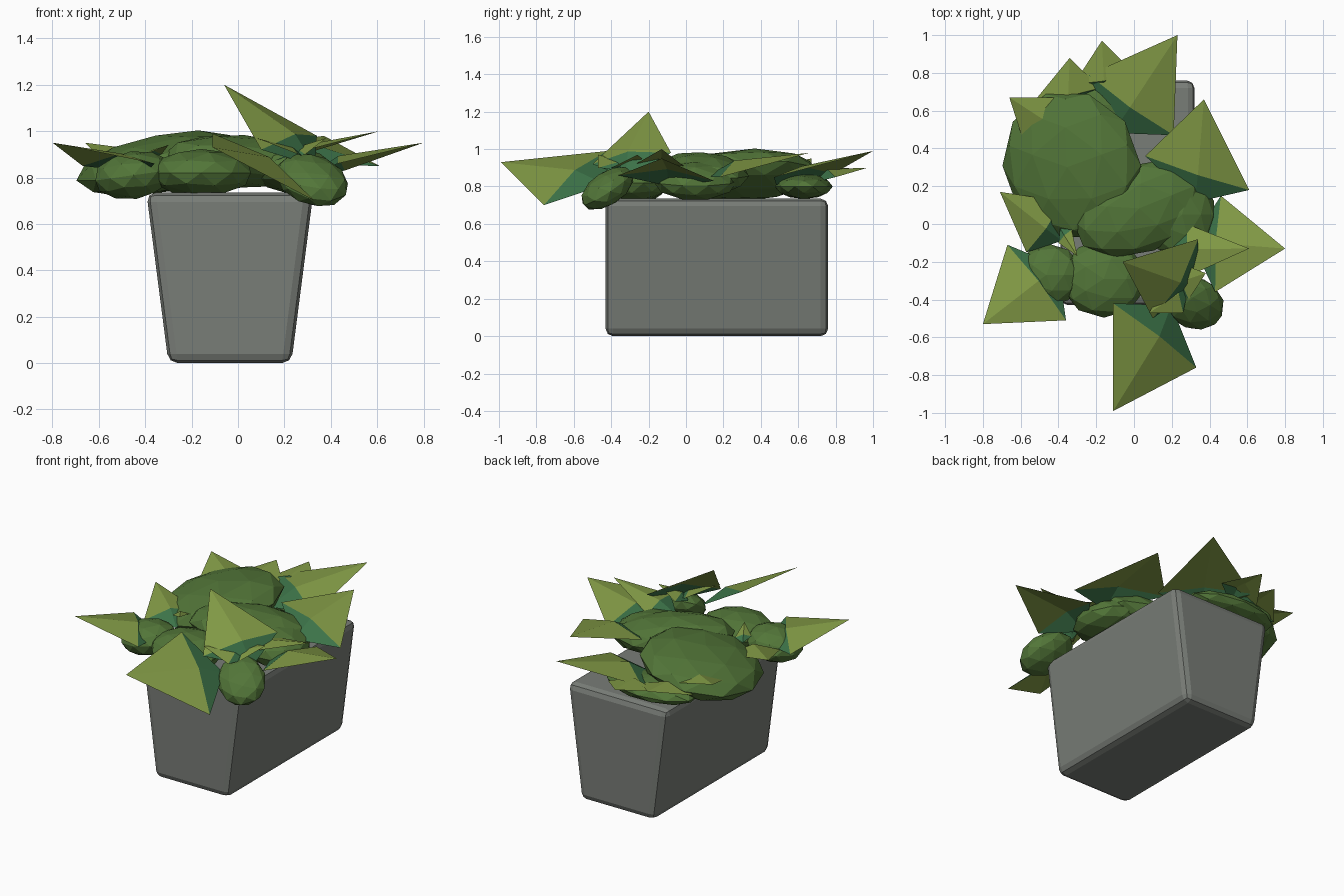
import bpy, bmesh, math
from mathutils import Vector, Euler, Matrix

if "Cube" in bpy.data.objects:
    bpy.data.objects.remove(bpy.data.objects["Cube"])

def material(name, rgb):
    m = bpy.data.materials.new(name)
    m.diffuse_color = (*rgb, 1)
    m.use_nodes = True
    m.node_tree.nodes["Principled BSDF"].inputs["Base Color"].default_value = m.diffuse_color
    return m

STONE = material("stone grey", (0.19, 0.205, 0.185))
BUSH = material("bush green", (0.085, 0.18, 0.04))
OLIVE = material("leaf olive", (0.22, 0.32, 0.06))
DARK = material("leaf dark green", (0.045, 0.17, 0.065))

def finish(name, bm, mats):
    me = bpy.data.meshes.new(name)
    bm.to_mesh(me)
    bm.free()
    for m in mats:
        me.materials.append(m)
    ob = bpy.data.objects.new(name, me)
    bpy.context.collection.objects.link(ob)
    return ob

# planter: long box, narrower at the bottom, rounded edges
bm = bmesh.new()
bmesh.ops.create_cube(bm, size=1)
for v in bm.verts:
    half = 0.36 if v.co.z > 0 else 0.265
    v.co = Vector((-0.035 + math.copysign(half, v.co.x),
                   0.165 + v.co.y * 1.19, (v.co.z + 0.5) * 0.735))
bmesh.ops.bevel(bm, geom=bm.edges[:], offset=0.04, segments=2, profile=0.5, affect='EDGES')
finish("planter", bm, [STONE])

# bushes: flattened low-poly balls (centre, radii, rotation in degrees)
def bush(name, centre, radii, rot=(0, 0, 0)):
    bm = bmesh.new()
    bmesh.ops.create_icosphere(bm, subdivisions=2, radius=1.03)
    r = Euler([math.radians(a) for a in rot]).to_matrix().to_4x4()
    bm.transform(Matrix.Translation(centre) @ r @ Matrix.Diagonal((*radii, 1)))
    finish(name, bm, [BUSH])

bush("bush_large", (-0.33, 0.31, 0.86), (0.36, 0.39, 0.12), (0, -12, 20))
bush("bush_middle", (0.02, 0.08, 0.87), (0.35, 0.23, 0.11), (0, 4, 22))
bush("bush_right", (0.24, 0.05, 0.83), (0.19, 0.22, 0.1), (0, 8, 0))
bush("bush_front_left", (-0.45, -0.27, 0.81), (0.17, 0.16, 0.1), (0, -8, 0))
bush("bush_front", (-0.16, -0.29, 0.82), (0.22, 0.2, 0.1), (0, 0, 0))
bush("bush_corner", (0.32, -0.42, 0.79), (0.17, 0.14, 0.085), (18, 28, -40))
bush("bush_back", (-0.2, 0.63, 0.8), (0.3, 0.15, 0.065))

# leaves: folded kites with an olive tip half and a dark green base half
count = 0
def leaf(tip, left, right, fold=0.05, tail=0.4):
    global count
    count += 1
    tip, left, right = Vector(tip), Vector(left), Vector(right)
    mid = (left + right) / 2
    n = (left - tip).cross(right - tip).normalized()
    n *= math.copysign(1, n.z)
    base = mid + (mid - tip) * tail
    bm = bmesh.new()
    t, l, r, b, c = [bm.verts.new(p) for p in (tip, left, right, base, mid + n * fold)]
    for i, f in enumerate([(t, l, c), (t, c, r), (l, b, c), (c, b, r)]):
        bm.faces.new(f).material_index = i // 2
    for f in bm.faces:
        f.normal_update()
        if f.normal.dot(n) < 0:
            f.normal_flip()
    finish(f"leaf_{count}", bm, [OLIVE, DARK])

# large leaves around the rim
leaf((0.23, 1.0, 0.99), (-0.24, 0.79, 0.87), (0.21, 0.47, 0.85))
leaf((-0.11, -0.99, 0.93), (-0.11, -0.42, 0.99), (0.33, -0.76, 0.70))
leaf((0.8, -0.13, 0.95), (0.46, 0.15, 0.83), (0.43, -0.36, 0.86))
leaf((0.37, 0.66, 0.98), (0.06, 0.36, 0.93), (0.61, 0.18, 0.85))
leaf((-0.8, -0.53, 0.95), (-0.67, -0.11, 0.85), (-0.36, -0.51, 0.86))
leaf((-0.06, -0.2, 1.2), (0.34, -0.08, 0.98), (0.1, -0.5, 0.92))
# leaves tucked behind the bushes
leaf((-0.66, 0.67, 0.95), (-0.58, 0.42, 0.87), (-0.34, 0.67, 0.88))
leaf((-0.71, 0.17, 0.93), (-0.57, -0.15, 0.84), (-0.38, 0.12, 0.86))
leaf((-0.34, 0.88, 0.9), (-0.52, 0.66, 0.84), (-0.18, 0.72, 0.85))
leaf((-0.17, 0.97, 0.9), (-0.32, 0.74, 0.84), (0.0, 0.8, 0.85))
# small leaves
leaf((0.61, -0.13, 1.0), (0.28, 0.0, 0.9), (0.3, -0.27, 0.92), 0.03)
leaf((0.08, -0.47, 0.97), (0.26, -0.47, 0.9), (0.2, -0.27, 0.92), 0.02)
leaf((0.38, -0.26, 0.97), (0.22, -0.2, 0.92), (0.29, -0.4, 0.9), 0.02)
leaf((-0.3, -0.17, 0.94), (-0.4, -0.1, 0.9), (-0.33, -0.03, 0.9), 0.02)
